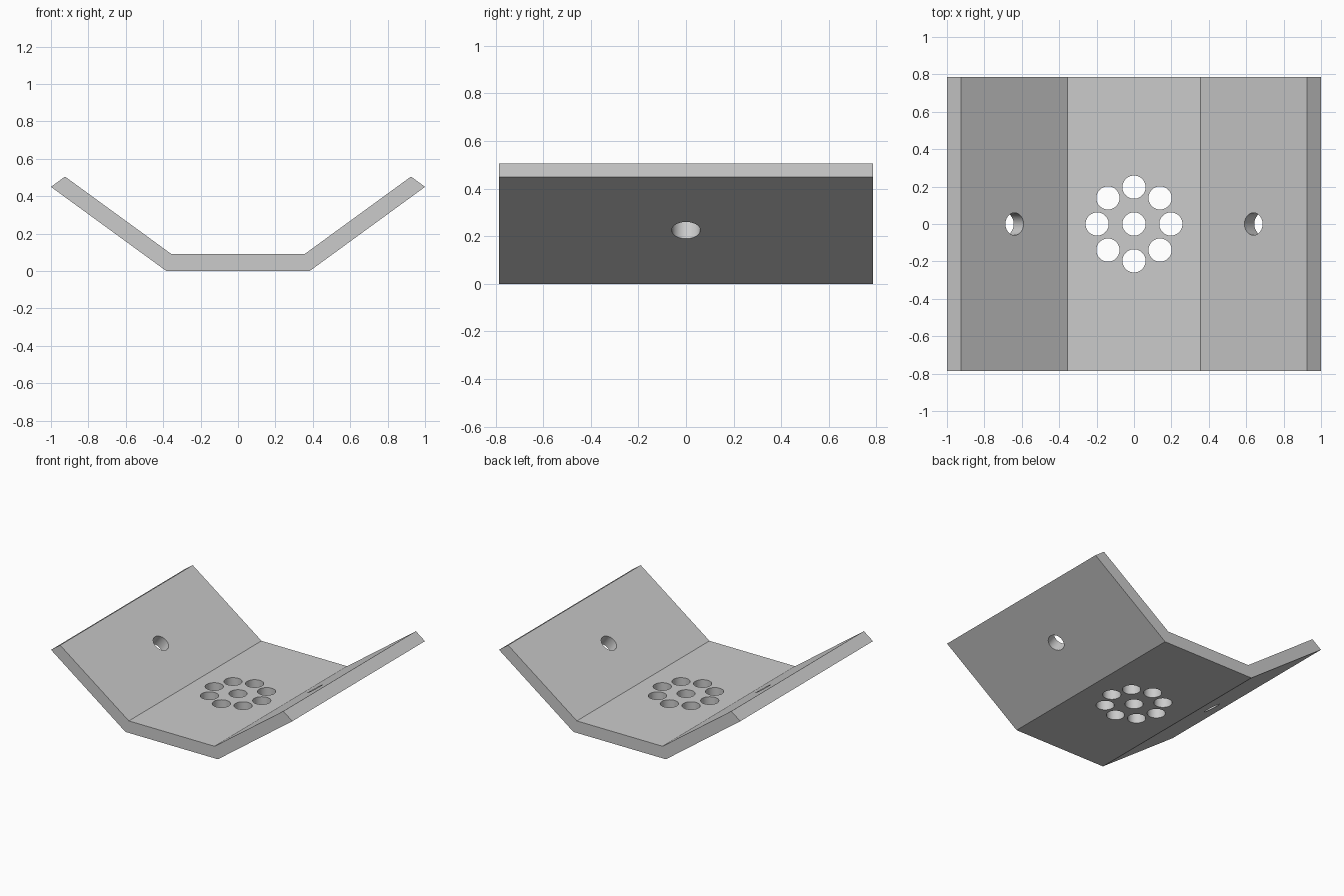
import bpy
import bmesh
from math import atan2, cos, sin, tau
from mathutils import Matrix, Vector

cube = bpy.data.objects.get("Cube")
if cube:
    bpy.data.objects.remove(cube, do_unlink=True)

DEPTH = 0.785
# Right half of the bent plate outline, from underside to inner crease
HALF = [(0.383, 0), (1, 0.45), (0.925, 0.505), (0.355, 0.09)]

grey = bpy.data.materials.new("light_grey")
grey.use_nodes = True
colour = (0.6, 0.6, 0.6, 1)
grey.diffuse_color = colour
grey.node_tree.nodes["Principled BSDF"].inputs["Base Color"].default_value = colour


def make_object(name, bm):
    mesh = bpy.data.meshes.new(name)
    bmesh.ops.recalc_face_normals(bm, faces=bm.faces)
    bm.to_mesh(mesh)
    bm.free()
    mesh.materials.append(grey)
    obj = bpy.data.objects.new(name, mesh)
    bpy.context.collection.objects.link(obj)
    return obj


# Bent plate: mirrored outline extruded front to back
outline = HALF + [(-x, z) for x, z in reversed(HALF)]
bm = bmesh.new()
face = bm.faces.new([bm.verts.new((x, -DEPTH, z)) for x, z in outline])
grown = bmesh.ops.extrude_face_region(bm, geom=[face])["geom"]
bmesh.ops.translate(bm, vec=(0, 2 * DEPTH, 0),
                    verts=[v for v in grown if isinstance(v, bmesh.types.BMVert)])
plate = make_object("bent_plate", bm)

# Hole cutters: drain ring, centre hole and one hole square to each wing
bm = bmesh.new()


def add_hole(centre, radius, tilt=0):
    bmesh.ops.create_cone(
        bm, cap_ends=True, segments=48, radius1=radius, radius2=radius, depth=0.24,
        matrix=Matrix.Translation(Vector(centre)) @ Matrix.Rotation(tilt, 4, "Y"))


add_hole((0, 0, 0.045), 0.062)
for i in range(8):
    angle = tau * i / 8
    add_hole((0.197 * cos(angle), 0.197 * sin(angle), 0.045), 0.062)
slope = atan2(HALF[1][1], HALF[1][0] - HALF[0][0])
for side in (-1, 1):
    add_hole((side * 0.665, 0, 0.261), 0.06, -side * slope)
cutter = make_object("hole_cutter", bm)
cutter.hide_render = True

# Cut the holes, then discard the helper
cut = plate.modifiers.new("holes", "BOOLEAN")
cut.operation = "DIFFERENCE"
cut.solver = "EXACT"
cut.object = cutter
bpy.ops.object.select_all(action="DESELECT")
plate.select_set(True)
bpy.context.view_layer.objects.active = plate
bpy.ops.object.modifier_apply(modifier=cut.name)
bpy.data.objects.remove(cutter, do_unlink=True)
bpy.ops.object.shade_smooth_by_angle(angle=0.4)
